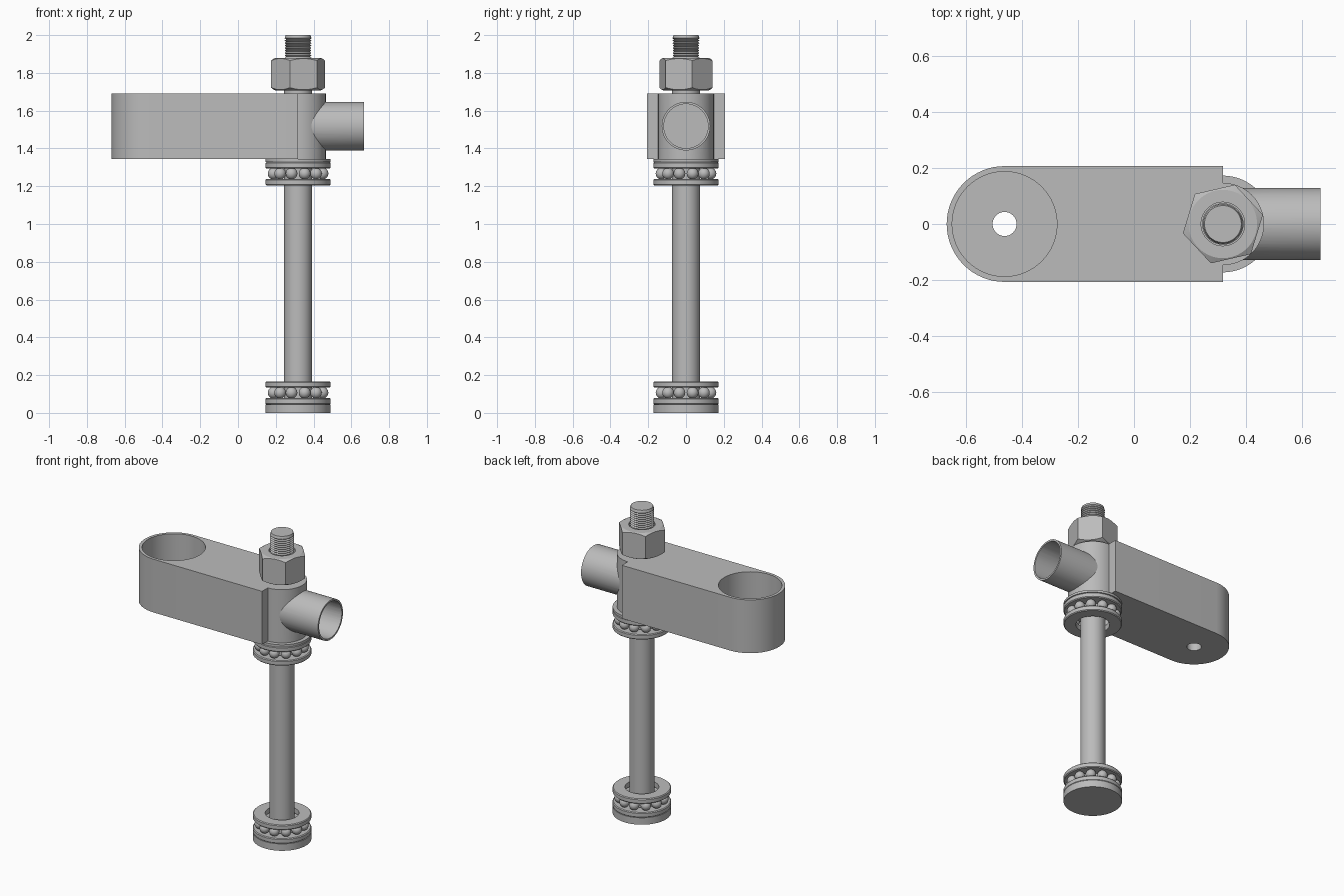
import bpy
import bmesh
import math
from mathutils import Matrix, Vector

if "Cube" in bpy.data.objects:
    bpy.data.objects.remove(bpy.data.objects["Cube"], do_unlink=True)

steel = bpy.data.materials.new("steel_grey")
steel.use_nodes = True
GREY = (0.5, 0.5, 0.5, 1)
steel.diffuse_color = GREY
steel.node_tree.nodes["Principled BSDF"].inputs["Base Color"].default_value = GREY

AXIS_X = 0.318          # post axis
ARM_X = -0.463          # cup axis
ARM_LOW, ARM_TOP = 1.343, 1.69
PIPE_Z = 1.518


def finish(name, bm, matrix=None):
    """Turn a bmesh into a named grey object."""
    if matrix:
        bm.transform(matrix)
    bmesh.ops.remove_doubles(bm, verts=bm.verts, dist=1e-5)
    bmesh.ops.recalc_face_normals(bm, faces=bm.faces)
    mesh = bpy.data.meshes.new(name)
    bm.to_mesh(mesh)
    bm.free()
    mesh.materials.append(steel)
    obj = bpy.data.objects.new(name, mesh)
    bpy.context.collection.objects.link(obj)
    return obj


def lathe(name, profile, x=AXIS_X, steps=64, matrix=None):
    """Spin a closed (radius, height) profile about a vertical axis."""
    bm = bmesh.new()
    verts = [bm.verts.new((r, 0, z)) for r, z in profile]
    edges = [bm.edges.new((a, b)) for a, b in zip(verts, verts[1:] + verts[:1])
             if a.co.x > 0 or b.co.x > 0]
    bmesh.ops.spin(bm, geom=verts + edges, cent=(0, 0, 0), axis=(0, 0, 1),
                   angle=math.tau, steps=steps)
    return finish(name, bm, matrix or Matrix.Translation((x, 0, 0)))


def ring(name, inner, outer, low, high, **kw):
    return lathe(name, [(inner, low), (outer, low), (outer, high), (inner, high)], **kw)


def prism(name, points, low, high):
    bm = bmesh.new()
    face = bm.faces.new([bm.verts.new((x, y, low)) for x, y in points])
    top = bmesh.ops.extrude_face_region(bm, geom=[face])["geom"]
    bmesh.ops.translate(bm, vec=(0, 0, high - low),
                        verts=[v for v in top if isinstance(v, bmesh.types.BMVert)])
    return finish(name, bm)


def boolean(obj, tool, operation):
    mod = obj.modifiers.new("cut", 'BOOLEAN')
    mod.operation, mod.solver, mod.object = operation, 'EXACT', tool
    bpy.context.view_layer.objects.active = obj
    bpy.ops.object.modifier_apply(modifier=mod.name)
    bpy.data.objects.remove(tool, do_unlink=True)


# Swing arm with a rounded end, a deep cup and a drain hole
HALF = 0.207
outline = [(AXIS_X, -HALF), (AXIS_X, HALF)]
for i in range(33):
    a = math.pi / 2 + math.pi * i / 32
    outline.append((ARM_X + HALF * math.cos(a), HALF * math.sin(a)))
arm = prism("arm", outline, ARM_LOW, ARM_TOP)
boolean(arm, lathe("cup_cutter", [(0, 1.3), (0.043, 1.3), (0.043, 1.4), (0.1875, 1.4),
                                  (0.1875, 1.8), (0, 1.8)], x=ARM_X), 'DIFFERENCE')

# Sleeve around the post, merged with the arm and the side pipe
sleeve = lathe("sleeve_body", [(0, ARM_LOW), (0.147, ARM_LOW), (0.147, ARM_TOP), (0, ARM_TOP)])
sideways = Matrix.Translation((0, 0, PIPE_Z)) @ Matrix.Rotation(math.pi / 2, 4, 'Y')
pipe = lathe("side_pipe", [(0, 0.33), (0.1285, 0.33), (0.1285, 0.667), (0, 0.667)],
             matrix=sideways)
boolean(arm, sleeve, 'UNION')
boolean(arm, pipe, 'UNION')
boolean(arm, lathe("pipe_bore", [(0, 0.45), (0.117, 0.45), (0.117, 0.8), (0, 0.8)],
                   matrix=sideways), 'DIFFERENCE')
arm.name = "arm_with_sleeve_and_pipe"

# Post with a threaded top
PITCH, START, TURNS = 0.013, 1.86, 10
post = [(0, 0.03), (0.074, 0.03), (0.074, START - 0.005)]
for i in range(TURNS):
    z = START + i * PITCH
    post += [(0.063, z), (0.071, z + PITCH / 2)]
post += [(0.066, 2.0), (0, 2.0)]
lathe("post", post, steps=48)

# Chamfered hexagonal nut
corners = []
for i in range(6):
    a = math.radians(13 + 60 * i)
    corners.append((AXIS_X + 0.147 * math.cos(a), 0.147 * math.sin(a)))
LOW, HIGH = 1.708, 1.879
nut = prism("nut", corners, LOW, HIGH)
boolean(nut, lathe("nut_chamfer", [(0.078, LOW - 0.01), (0.105, LOW - 0.01), (0.15, LOW + 0.016),
                                   (0.15, HIGH - 0.016), (0.105, HIGH + 0.01),
                                   (0.078, HIGH + 0.01)]), 'INTERSECT')


# Thrust bearings: two rounded races and a circle of balls
def race(name, low, high):
    b = 0.005
    lathe(name, [(0.1, low), (0.173 - b, low), (0.173, low + b),
                 (0.173, high - b), (0.173 - b, high), (0.1, high)])


def bearing(prefix, z):
    race(prefix + "_lower_race", z - 0.062, z - 0.029)
    race(prefix + "_upper_race", z + 0.027, z + 0.06)
    bm = bmesh.new()
    for i in range(12):
        a = math.tau * (i + 0.5) / 12
        spot = Vector((AXIS_X + 0.134 * math.cos(a), 0.134 * math.sin(a), z))
        bmesh.ops.create_uvsphere(bm, u_segments=20, v_segments=12, radius=0.031,
                                  matrix=Matrix.Translation(spot))
    finish(prefix + "_balls", bm)


bearing("bottom_bearing", 0.107)
bearing("top_bearing", 1.267)
ring("top_washer", 0.08, 0.173, 1.328, 1.343)

# Solid foot disc
lathe("foot_disc", [(0, 0), (0.173, 0), (0.173, 0.045), (0, 0.045)])

# Smooth round walls, keeping hard edges
bpy.ops.object.select_all(action='DESELECT')
for obj in bpy.context.scene.objects:
    if obj.type == 'MESH' and steel.name in obj.data.materials:
        obj.select_set(True)
        bpy.context.view_layer.objects.active = obj
bpy.ops.object.shade_smooth_by_angle(angle=math.radians(30))
